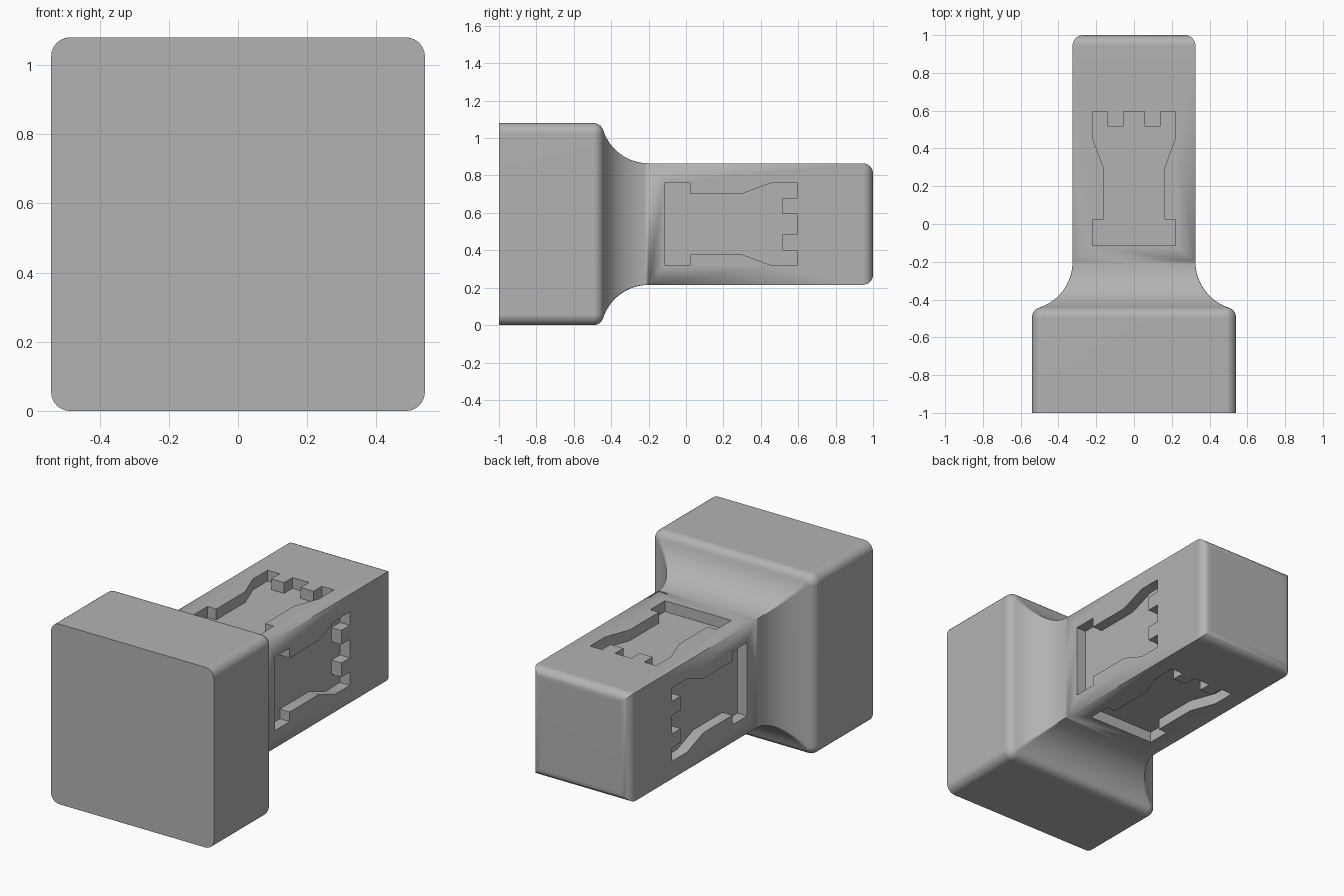
import bpy, bmesh
from math import sin, cos, pi, radians
from mathutils import Matrix

cube = bpy.data.objects.get("Cube")
if cube:
    bpy.data.objects.remove(cube)

CENTRE_Z = 0.54
BASE, SHAFT = 0.54, 0.325      # half widths
ROUND = 0.055                  # edge rounding
SWEEP = radians(72)            # angle where the rim meets the cove
POCKET_DEPTH = 0.065

grey = bpy.data.materials.new("plain grey")
grey.use_nodes = True
colour = (0.45, 0.45, 0.45, 1)
grey.diffuse_color = colour
grey.node_tree.nodes["Principled BSDF"].inputs["Base Color"].default_value = colour


def make_object(name, bm):
    bmesh.ops.recalc_face_normals(bm, faces=bm.faces)
    mesh = bpy.data.meshes.new(name)
    bm.to_mesh(mesh)
    bm.free()
    mesh.materials.append(grey)
    obj = bpy.data.objects.new(name, mesh)
    bpy.context.collection.objects.link(obj)
    return obj


def rounded_square(half, radius, steps=6):
    """Outline of a square in x and z with rounded corners."""
    points = []
    for corner in range(4):
        mid = pi / 4 + corner * pi / 2
        cx = (half - radius) * (1 if cos(mid) > 0 else -1)
        cz = (half - radius) * (1 if sin(mid) > 0 else -1)
        for i in range(steps + 1):
            a = corner * pi / 2 + i / steps * pi / 2
            points.append((cx + radius * cos(a), cz + radius * sin(a)))
    return points


# Sections along the length: position, half width, corner radius
sections = [(-1, BASE, ROUND)]
rim_y = -0.495
for i in range(9):                                   # rounded rim of the base
    a = SWEEP * i / 8
    sections.append((rim_y + ROUND * sin(a), BASE - ROUND * (1 - cos(a)), ROUND * cos(a)))
end_y, end_half, end_radius = sections[-1]
cove = (end_half - SHAFT) / (1 - cos(SWEEP))
cove_y = end_y + cove * sin(SWEEP)
for i in range(1, 17):                               # hollow cove down to the shaft
    a = SWEEP * (1 - i / 16)
    sections.append((cove_y - cove * sin(a), SHAFT + cove * (1 - cos(a)),
                     end_radius * (1 - i / 16)))
for i in range(9):                                   # rounded end of the shaft
    a = pi / 2 * i / 8
    sections.append((1 - ROUND + ROUND * sin(a), SHAFT - ROUND * (1 - cos(a)), 0))

# Body lofted through the sections
bm = bmesh.new()
rings = [[bm.verts.new((x, y, z + CENTRE_Z)) for x, z in rounded_square(half, radius)]
         for y, half, radius in sections]
for lower, upper in zip(rings, rings[1:]):
    n = len(lower)
    for i in range(n):
        j = (i + 1) % n
        bm.faces.new((lower[i], lower[j], upper[j], upper[i]))
bm.faces.new(rings[0])
bm.faces.new(rings[-1])
bmesh.ops.remove_doubles(bm, verts=bm.verts, dist=0.0002)
body = make_object("tower_body", bm)

# Tower-shaped pocket outline, one half then mirrored
half_outline = [(0.22, -0.115), (0.22, 0.025), (0.162, 0.025), (0.162, 0.3),
                (0.22, 0.455), (0.22, 0.595), (0.14, 0.595), (0.14, 0.515),
                (0.055, 0.515), (0.055, 0.595)]
outline = half_outline + [(-x, y) for x, y in reversed(half_outline)]

# One pocket on each long side of the shaft
bm = bmesh.new()
for turn in range(4):
    spin = Matrix.Translation((0, 0, CENTRE_Z)) @ Matrix.Rotation(turn * pi / 2, 4, 'Y')
    low, high = [[bm.verts.new(spin @ Matrix.Translation((x, y, h)).translation)
                  for x, y in outline] for h in (SHAFT - POCKET_DEPTH, SHAFT + 0.1)]
    bm.faces.new(low)
    bm.faces.new(high)
    for i in range(len(low)):
        j = (i + 1) % len(low)
        bm.faces.new((low[i], low[j], high[j], high[i]))
cutter = make_object("pocket_cutter", bm)
cutter.hide_render = True

bpy.ops.object.select_all(action='DESELECT')
body.select_set(True)
bpy.context.view_layer.objects.active = body
cut = body.modifiers.new("pockets", 'BOOLEAN')
cut.operation = 'DIFFERENCE'
cut.solver = 'EXACT'
cut.object = cutter
bpy.ops.object.modifier_apply(modifier=cut.name)
bpy.data.objects.remove(cutter)

# Smooth curves with crisp flats
bpy.ops.object.shade_smooth_by_angle(angle=radians(30))
weighted = body.modifiers.new("clean_flats", 'WEIGHTED_NORMAL')
weighted.keep_sharp = True
